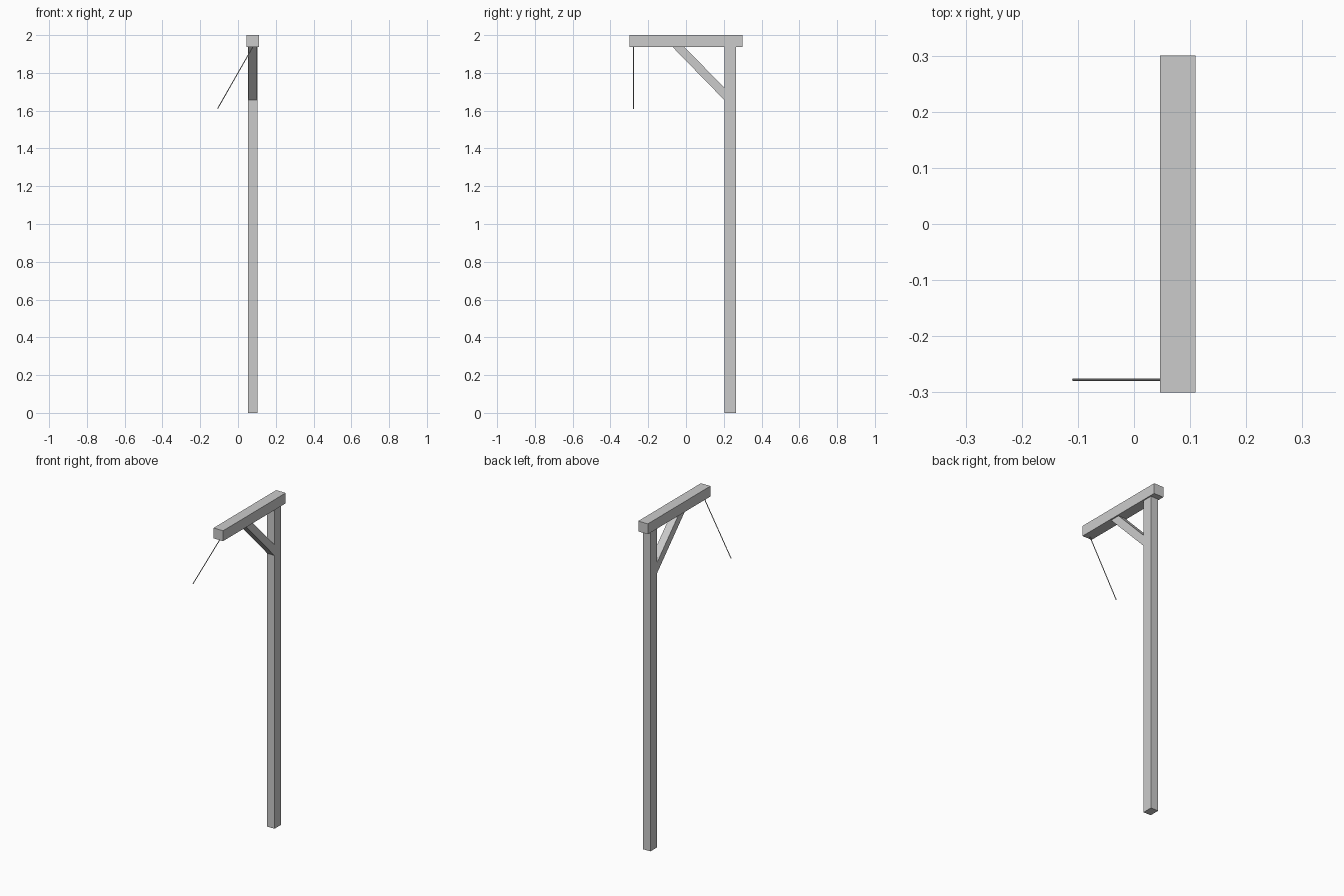
import bpy, bmesh, math
from mathutils import Vector

if "Cube" in bpy.data.objects:
    bpy.data.objects.remove(bpy.data.objects["Cube"])

CX = 0.078          # shared centre plane of the timber
BEAM_BOTTOM = 1.937


def finish(name, bm):
    bmesh.ops.recalc_face_normals(bm, faces=bm.faces)
    mesh = bpy.data.meshes.new(name)
    bm.to_mesh(mesh)
    bm.free()
    obj = bpy.data.objects.new(name, mesh)
    bpy.context.collection.objects.link(obj)
    return obj


def timber(name, profile, width):
    """Extrude a (y, z) outline along x, centred on the timber plane."""
    bm = bmesh.new()
    face = bm.faces.new([bm.verts.new((CX - width / 2, y, z)) for y, z in profile])
    ext = bmesh.ops.extrude_face_region(bm, geom=[face])["geom"]
    verts = [g for g in ext if isinstance(g, bmesh.types.BMVert)]
    bmesh.ops.translate(bm, verts=verts, vec=(width, 0, 0))
    return finish(name, bm)


def rect(y0, y1, z0, z1):
    return [(y0, z0), (y1, z0), (y1, z1), (y0, z1)]


# Upright, top beam and diagonal brace
timber("post", rect(0.203, 0.265, 0, BEAM_BOTTOM), 0.05)
timber("top_beam", rect(-0.3, 0.3, BEAM_BOTTOM, 2.0), 0.064)
timber("brace", [(-0.071, BEAM_BOTTOM), (0.203, 1.656),
                 (0.203, 1.721), (-0.008, BEAM_BOTTOM)], 0.047)

# Thin rope swung 30 degrees out from the beam's underside
start = Vector((CX, -0.2775, BEAM_BOTTOM))
end = Vector((-0.108, -0.2775, 1.611))
bm = bmesh.new()
bmesh.ops.create_cone(bm, cap_ends=True, segments=8, radius1=0.0025,
                      radius2=0.0025, depth=(end - start).length)
rope = finish("rope", bm)
rope.location = (start + end) / 2
rope.rotation_euler = (end - start).to_track_quat('Z', 'Y').to_euler()
